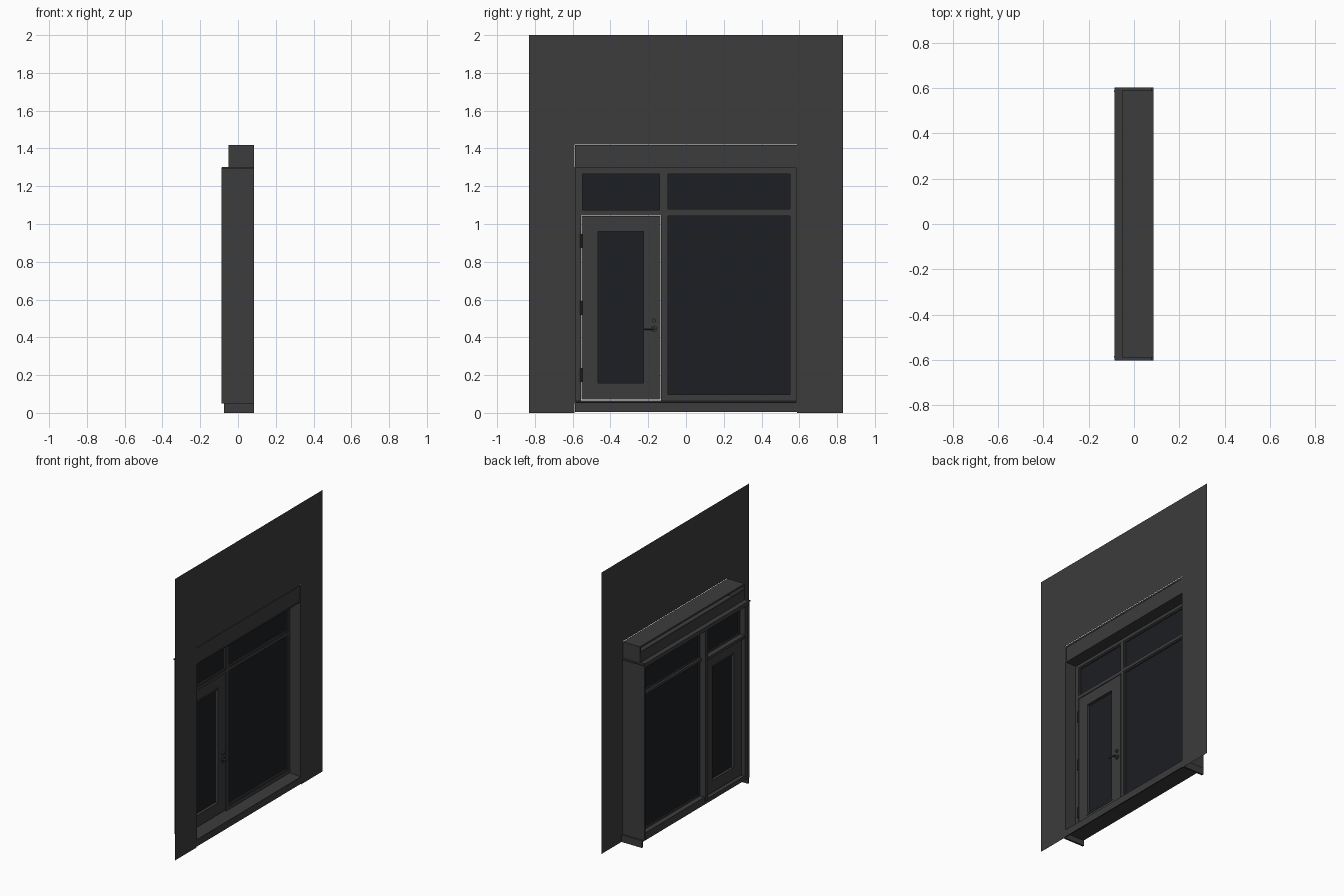
import bpy, math

if "Cube" in bpy.data.objects:
    bpy.data.objects.remove(bpy.data.objects["Cube"])


def material(name, rgb):
    m = bpy.data.materials.new(name)
    m.diffuse_color = (*rgb, 1)
    m.use_nodes = True
    m.node_tree.nodes["Principled BSDF"].inputs["Base Color"].default_value = m.diffuse_color
    return m


DARK = material("dark_grey", (0.045, 0.045, 0.045))
GLASS = material("dark_glass", (0.012, 0.013, 0.017))


def mesh(name, verts, faces, mat=DARK):
    me = bpy.data.meshes.new(name)
    me.from_pydata(verts, [], faces)
    me.materials.append(mat)
    ob = bpy.data.objects.new(name, me)
    bpy.context.collection.objects.link(ob)
    return ob


def prism(name, profile, y0, y1, mat=DARK):
    """Extrude an x-z profile along y."""
    n = len(profile)
    verts = [(x, y, z) for y in (y0, y1) for x, z in profile]
    faces = [tuple(range(n)), tuple(range(2 * n - 1, n - 1, -1))]
    faces += [((i + 1) % n, i, n + i, n + (i + 1) % n) for i in range(n)]
    return mesh(name, verts, faces, mat)


def box(name, x, y, z, mat=DARK):
    return prism(name, [(x[0], z[0]), (x[1], z[0]), (x[1], z[1]), (x[0], z[1])], *y, mat)


def frame(name, x, y, z, w):
    """Four bars just inside the y-z rectangle."""
    for i, (yy, zz) in enumerate([
            ((y[0], y[0] + w), z), ((y[1] - w, y[1]), z),
            ((y[0] + w, y[1] - w), (z[0], z[0] + w)),
            ((y[0] + w, y[1] - w), (z[1] - w, z[1]))]):
        box(f"{name}_{i}", x, yy, zz)


def rod(name, centre, r, depth, axis, sides=20):
    rot = (0, math.pi / 2, 0) if axis == "x" else (math.pi / 2, 0, 0) if axis == "y" else (0, 0, 0)
    bpy.ops.mesh.primitive_cylinder_add(vertices=sides, radius=r, depth=depth,
                                        location=centre, rotation=rot)
    ob = bpy.context.object
    ob.name = name
    ob.data.materials.append(DARK)
    bpy.ops.object.shade_smooth_by_angle()


# Wall: a single sheet notched around the opening
outline = [(-.83, 0), (-.59, 0), (-.59, 1.42), (.587, 1.42),
           (.587, 0), (.83, 0), (.83, 2), (-.83, 2)]
mesh("wall", [(.085, y, z) for y, z in outline], [tuple(range(8))])

# Reveal linings, with sill end flaps outside them
for s, side in ((-1, "left"), (1, "right")):
    box(f"reveal_{side}", (-.088, .085), sorted((s * .583, s * .59)), (.05, 1.3))
    box(f"sill_end_{side}", (-.075, .085), sorted((s * .59, s * .603)), (0, .05))
    box(f"header_end_{side}", (-.05, .085), sorted((s * .578, s * .588)), (1.3, 1.415))
    box(f"head_tab_{side}", (-.085, .08), sorted((s * .588, s * .603)), (1.295, 1.302))

# Header casing
box("header_front", (.075, .083), (-.578, .578), (1.3, 1.405))
box("header_top", (-.05, .085), (-.588, .588), (1.405, 1.417))
box("header_bottom", (-.05, .085), (-.578, .578), (1.297, 1.305))
box("header_back", (-.05, -.042), (-.578, .578), (1.3, 1.375))

# Sloping sill and its front apron
prism("sill", [(-.07, .035), (.083, .035), (.085, .055), (-.05, .066), (-.07, .066)], -.587, .587)
box("sill_apron", (.077, .085), (-.587, .587), (.005, .05))

# Outer frame, mullion and transoms
X = (-.075, 0)
box("jamb_left", X, (-.583, -.556), (.06, 1.3))
box("jamb_right", (-.07, 0), (.56, .583), (.06, 1.3))
box("frame_head", (-.085, 0), (-.583, .583), (1.275, 1.303))
box("mullion", (-.08, 0), (-.132, -.105), (.06, 1.3))
box("transom_left", (-.07, 0), (-.556, -.132), (1.046, 1.066))
box("transom_right", (-.05, 0), (-.105, .56), (1.052, 1.07))
box("bottom_rail", (-.07, 0), (-.105, .56), (.06, .088))

# Glazed panes with beads
for name, y, z in (("side_window", (-.105, .56), (.088, 1.052)),
                   ("side_toplight", (-.105, .56), (1.07, 1.275)),
                   ("door_toplight", (-.556, -.132), (1.066, 1.275))):
    frame(name + "_bead", (-.035, -.004), y, z, .009)
    box(name + "_glass", (-.026, -.014), y, z, GLASS)

# Door leaf, raised slightly to leave a gap beneath
D = (-.048, -.002)
y0, y1, z0, z1 = -.553, -.135, .071, 1.043
box("door_stile_hinge", D, (y0, -.472), (z0, z1))
box("door_stile_lock", D, (-.218, y1), (z0, z1))
box("door_rail_bottom", D, (-.472, -.218), (z0, .15))
box("door_rail_top", D, (-.472, -.218), (.968, z1))
frame("door_bead", (-.05, .002), (-.475, -.215), (.147, .971), .01)
box("door_glass", (-.032, -.018), (-.472, -.218), (.15, .968), GLASS)

# Hinges
for i, z in enumerate((.2, .555, .91)):
    rod(f"hinge_{i}", (.004, -.554, z), .006, .075, "z", 12)

# Lever handle and lock
rod("handle_rose", (.002, -.17, .445), .016, .008, "x")
rod("handle_neck", (.014, -.17, .445), .006, .03, "x")
rod("handle_lever", (.027, -.192, .445), .005, .056, "y", 12)
rod("lock_rose", (.003, -.17, .49), .011, .01, "x")
